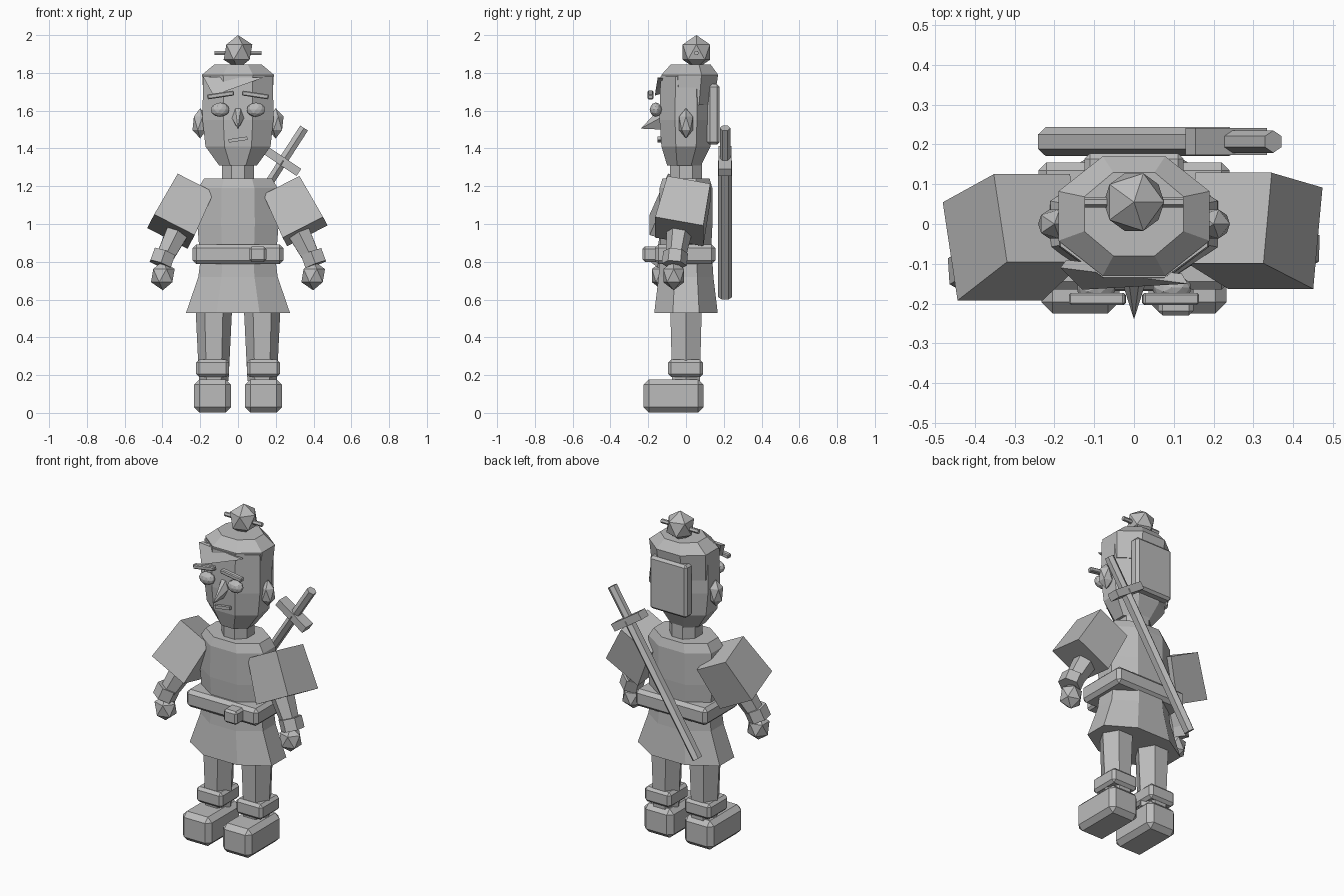
import bpy, bmesh, math
from mathutils import Vector, Matrix, Euler

cube = bpy.data.objects.get("Cube")
if cube:
    bpy.data.objects.remove(cube, do_unlink=True)

GREY = (0.5, 0.5, 0.5, 1)
mat = bpy.data.materials.new("plain grey")
mat.use_nodes = True
mat.diffuse_color = GREY
mat.node_tree.nodes["Principled BSDF"].inputs["Base Color"].default_value = GREY


def finish(name, bm):
    bmesh.ops.recalc_face_normals(bm, faces=bm.faces)
    mesh = bpy.data.meshes.new(name)
    bm.to_mesh(mesh)
    bm.free()
    mesh.materials.append(mat)
    obj = bpy.data.objects.new(name, mesh)
    bpy.context.collection.objects.link(obj)
    return obj


def box(name, centre, size, bevel=0.0, rot=(0, 0, 0)):
    bm = bmesh.new()
    bmesh.ops.create_cube(bm, size=1)
    bmesh.ops.scale(bm, vec=size, verts=bm.verts)
    if bevel:
        bmesh.ops.bevel(bm, geom=bm.edges[:], offset=bevel, segments=1, affect='EDGES')
    bm.transform(Matrix.Translation(centre) @ Euler(rot).to_matrix().to_4x4())
    return finish(name, bm)


def loft(name, rings, sides=8, cx=0.0):
    """Stack of polygon rings (z, half width, half depth, y centre)."""
    bm = bmesh.new()
    turn = math.pi / sides if sides == 8 else 0
    grow = 1 / math.cos(math.pi / sides) if sides == 8 else 1
    loops = []
    for z, rx, ry, cy in rings:
        angles = [turn + 2 * math.pi * i / sides for i in range(sides)]
        loops.append([bm.verts.new((cx + rx * grow * math.cos(a),
                                    cy + ry * grow * math.sin(a), z)) for a in angles])
    for low, high in zip(loops, loops[1:]):
        for i in range(sides):
            j = (i + 1) % sides
            bm.faces.new((low[i], low[j], high[j], high[i]))
    bm.faces.new(loops[0])
    bm.faces.new(loops[-1])
    return finish(name, bm)


def ico(name, centre, size, detail=1):
    bm = bmesh.new()
    bmesh.ops.create_icosphere(bm, subdivisions=detail, radius=1)
    bm.transform(Matrix.Translation(centre) @ Matrix.Diagonal((*size, 1)))
    return finish(name, bm)


def rod(name, start, end, r1, r2, sides=6, turn=0.0, depth=1.0):
    """Tapered prism between two points; depth stretches it along y."""
    a, b = Vector(start), Vector(end)
    axis = (b - a).normalized()
    side = Vector((0, 1, 0)).cross(axis).normalized()
    front = axis.cross(side)
    frame = Matrix((side, front, axis)).transposed().to_4x4()
    bm = bmesh.new()
    bmesh.ops.create_cone(bm, cap_ends=True, segments=sides, radius1=r1, radius2=r2,
                          depth=(b - a).length)
    bm.transform(Matrix.Translation((a + b) / 2) @ frame
                 @ Matrix.Diagonal((1, depth, 1, 1)) @ Matrix.Rotation(turn, 4, 'Z'))
    return finish(name, bm)


def hull(name, points):
    bm = bmesh.new()
    for p in points:
        bm.verts.new(p)
    bmesh.ops.convex_hull(bm, input=bm.verts[:])
    return finish(name, bm)


# Body
loft("tunic", [(0.8, 0.2, 0.13, 0), (1.0, 0.215, 0.14, 0), (1.19, 0.21, 0.14, 0),
               (1.24, 0.18, 0.125, 0)])
loft("skirt", [(0.53, 0.275, 0.168, 0), (0.72, 0.21, 0.145, 0), (0.8, 0.2, 0.14, 0)])
box("belt", (0, -0.005, 0.84), (0.48, 0.32, 0.105), 0.02)
box("buckle", (0.105, -0.185, 0.84), (0.09, 0.09, 0.08), 0.012)
loft("neck", [(1.2, 0.085, 0.085, 0), (1.36, 0.085, 0.085, 0)])

# Head and hair
loft("head", [(1.31, 0.1, 0.09, -0.01), (1.41, 0.172, 0.13, 0), (1.55, 0.188, 0.14, 0),
              (1.78, 0.185, 0.135, 0)])
loft("hair_cap", [(1.63, 0.18, 0.13, 0.015), (1.79, 0.19, 0.15, 0.02),
                  (1.845, 0.125, 0.105, 0.025)])
box("back_hair", (0, 0.145, 1.58), (0.25, 0.065, 0.32), 0.014)
hull("forelock", [(-0.185, -0.11, 1.78), (0.135, -0.15, 1.775), (-0.13, -0.165, 1.68),
                  (-0.17, -0.09, 1.78), (0.12, -0.125, 1.77), (-0.13, -0.13, 1.69)])
ico("top_knot", (0, 0.055, 1.91), (0.085, 0.085, 0.09))
rod("hair_pin", (-0.125, 0.055, 1.905), (0.125, 0.055, 1.905), 0.013, 0.013)

# Face
hull("nose", [(-0.015, -0.13, 1.62), (0.015, -0.13, 1.62), (-0.035, -0.13, 1.565),
              (0.035, -0.13, 1.565), (0, -0.24, 1.505), (0, -0.13, 1.5)])
box("mouth", (0, -0.142, 1.447), (0.1, 0.018, 0.018), 0, (0, -0.15, 0))

for s, tag in ((1, "left"), (-1, "right")):
    ico(tag + "_eye", (s * 0.095, -0.16, 1.605), (0.05, 0.032, 0.038), 2)
    box(tag + "_brow", (s * 0.092, -0.188, 1.683), (0.142, 0.03, 0.026), 0.005,
        (0, s * 0.15, 0))
    ico(tag + "_ear", (s * 0.2, 0, 1.533), (0.046, 0.043, 0.08))

    # Arms, the right one swung further forward
    swing = -0.065 if s > 0 else -0.125
    rod(tag + "_sleeve", (s * 0.24, 0.015, 1.185), (s * 0.355, swing * 0.55, 0.96),
        0.152, 0.17, 4, math.pi / 4, 1.08)
    rod(tag + "_forearm", (s * 0.29, swing * 0.4, 1.02), (s * 0.4, swing * 0.9, 0.8),
        0.075, 0.05, 6)
    rod(tag + "_wristband", (s * 0.388, swing * 0.85, 0.85),
        (s * 0.412, swing * 0.95, 0.785), 0.066, 0.066, 6)
    ico(tag + "_hand", (s * 0.398, swing, 0.727), (0.07, 0.065, 0.078))

    # Legs
    loft(tag + "_leg", [(0.17, 0.078, 0.085, 0), (0.62, 0.1, 0.098, 0)], 6, s * 0.128)
    box(tag + "_ankle_cuff", (s * 0.134, -0.002, 0.236), (0.175, 0.185, 0.092), 0.016)
    box(tag + "_shoe", (s * 0.135, -0.066, 0.09), (0.196, 0.317, 0.175), 0.028)

# Sword slung across the back
rod("scabbard", (-0.222, 0.207, 0.613), (0.24, 0.207, 1.335), 0.026, 0.026, 6, 0, 1.4)
rod("sword_guard", (0.142, 0.207, 1.393), (0.322, 0.207, 1.273), 0.032, 0.032, 4,
    math.pi / 4, 1.5)
rod("sword_handle", (0.235, 0.207, 1.33), (0.35, 0.207, 1.508), 0.028, 0.028, 6)
